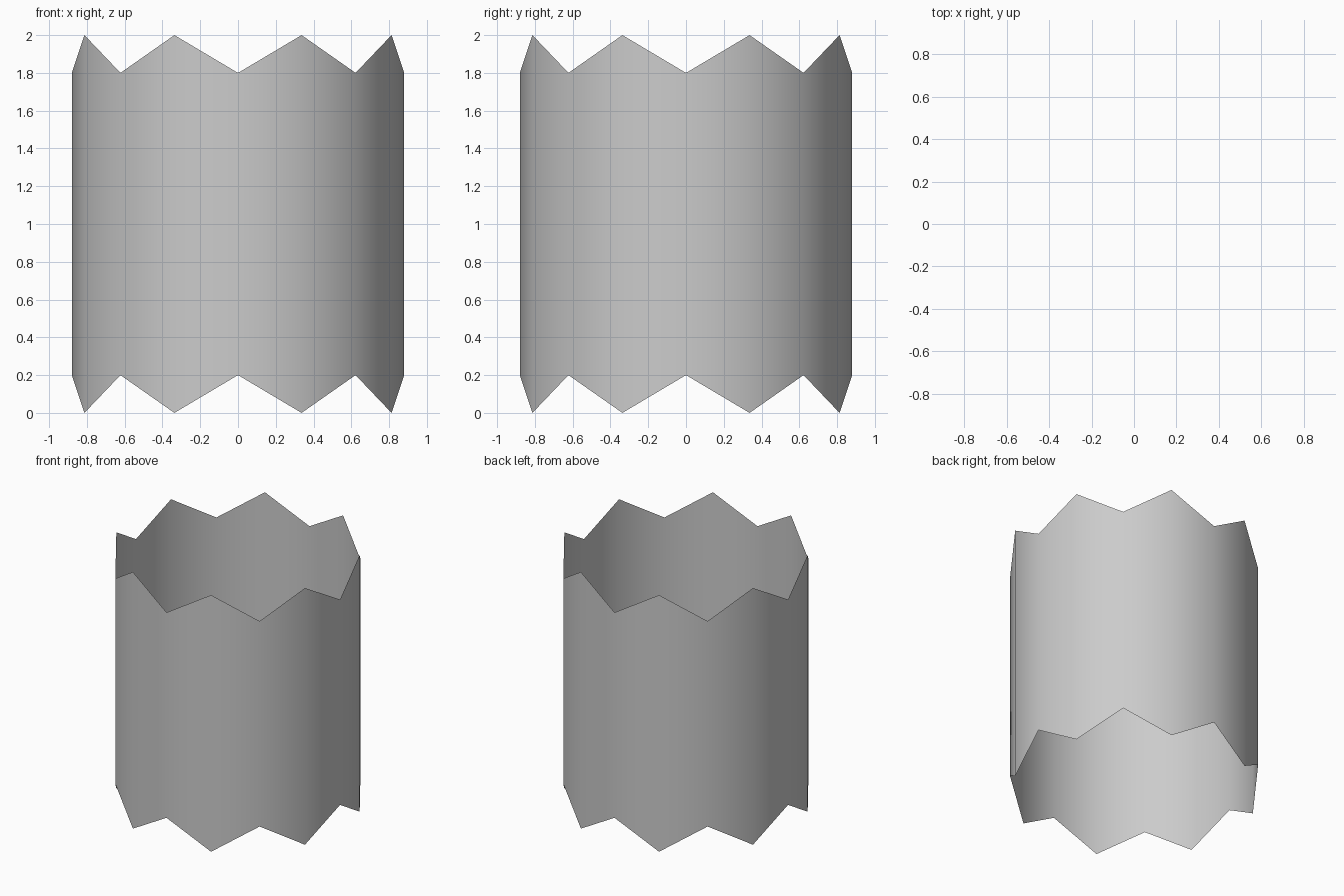
import bpy, bmesh
from math import pi, sin, cos

if "Cube" in bpy.data.objects:
    bpy.data.objects.remove(bpy.data.objects["Cube"])

SIDES, RADIUS, TALL, NOTCH = 16, 0.88, 2.0, 0.2

# Open single-walled tube with zigzag rims: long and short edges alternate
bm = bmesh.new()
lower, upper = [], []
for i in range(SIDES):
    a = 2 * pi * i / SIDES
    x, y = RADIUS * cos(a), RADIUS * sin(a)
    inset = NOTCH if i % 2 == 0 else 0.0
    lower.append(bm.verts.new((x, y, inset)))
    upper.append(bm.verts.new((x, y, TALL - inset)))
for i in range(SIDES):
    j = (i + 1) % SIDES
    face = bm.faces.new((lower[i], lower[j], upper[j], upper[i]))
    face.smooth = True

mesh = bpy.data.meshes.new("zigzag_tube")
bm.to_mesh(mesh)
bm.free()
tube = bpy.data.objects.new("zigzag_tube", mesh)
bpy.context.collection.objects.link(tube)
